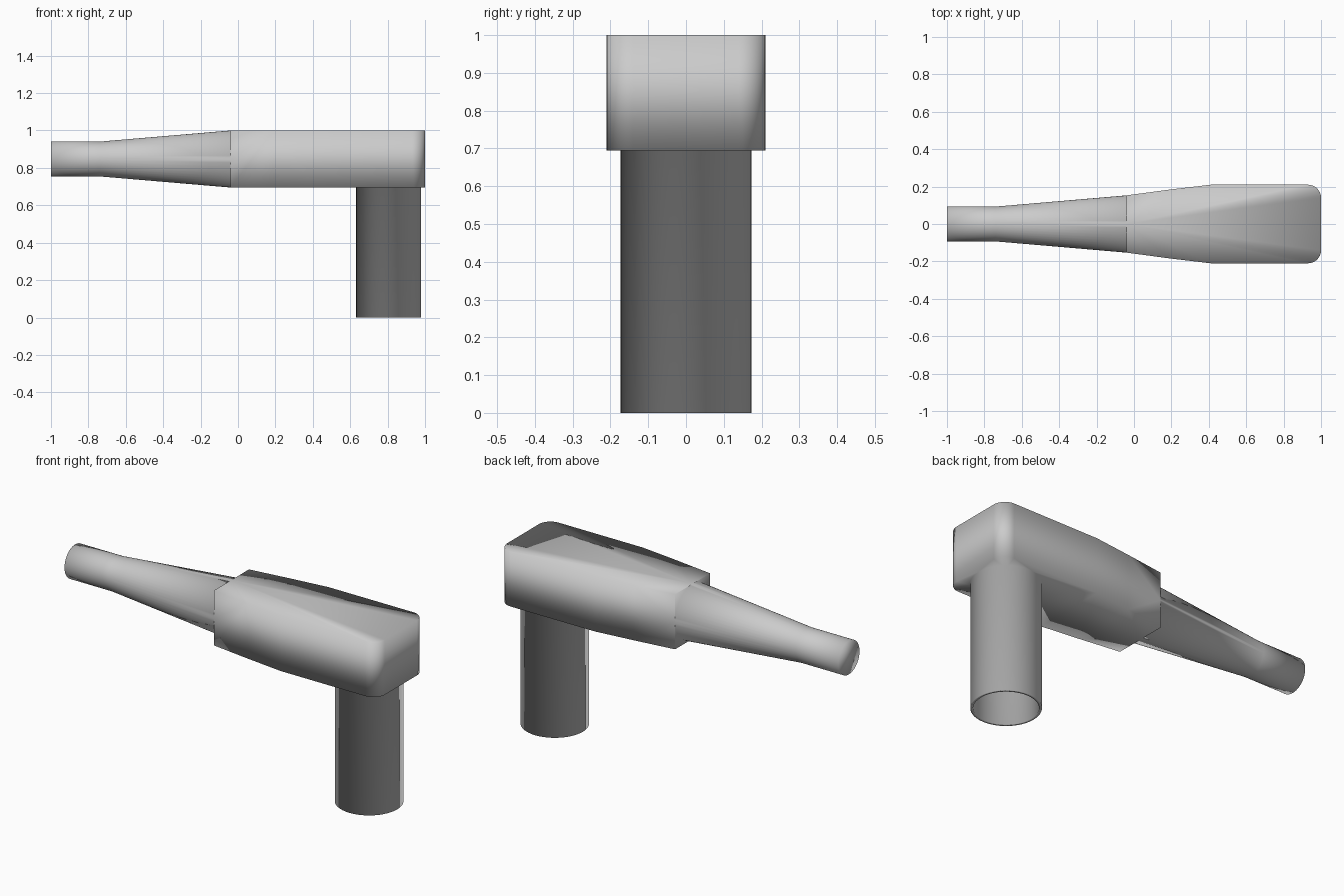
import bpy, bmesh, math

if "Cube" in bpy.data.objects:
    bpy.data.objects.remove(bpy.data.objects["Cube"])

SEGMENTS = 48          # multiple of four, so rings touch the body at four points
Q = SEGMENTS // 4
Z0, Z1 = 0.695, 1.0
ZM = (Z0 + Z1) / 2
bm = bmesh.new()


def ring(place):
    """Ring of vertices; place maps (cos, sin) to a point in space."""
    angles = [2 * math.pi * i / SEGMENTS for i in range(SEGMENTS)]
    return [bm.verts.new(place(math.cos(a), math.sin(a))) for a in angles]


def bridge(*rings):
    for a, b in zip(rings, rings[1:]):
        for i in range(SEGMENTS):
            j = (i + 1) % SEGMENTS
            bm.faces.new((a[i], a[j], b[j], b[i]))


def fan(apex, chain):
    for a, b in zip(chain, chain[1:]):
        bm.faces.new((apex, a, b))


def loop_edges(verts):
    return [bm.edges.get((a, b)) for a, b in zip(verts, verts[1:] + verts[:1])]


# Tapered nozzle along x, capped at its tip
def nozzle_ring(x, ry, rz):
    return ring(lambda c, s: (x, ry * c, ZM + rz * s))


tip = nozzle_ring(-1.0, 0.093, 0.093)
neck = nozzle_ring(-0.74, 0.093, 0.093)
root = nozzle_ring(-0.04, 0.153, (Z1 - Z0) / 2)
bridge(tip, neck, root)
bm.faces.new(tip)

# Body outline: half with a rounded end corner, then mirrored
R = 0.07
half = [(-0.04, 0.153), (0.19, 0.184), (0.41, 0.21)]
half += [(1 - R + R * math.sin(t), 0.21 - R + R * math.cos(t))
         for t in (math.pi / 2 * i / 10 for i in range(11))]
outline = half + [(x, -y) for x, y in reversed(half)]
low = [bm.verts.new((x, y, Z0)) for x, y in outline]
high = [bm.verts.new((x, y, Z1)) for x, y in outline]

# Body side walls; the two next to the nozzle share its side points
last = len(outline) - 2
for i in range(last + 1):
    face = [low[i], low[i + 1], high[i + 1], high[i]]
    if i == 0:
        face.append(root[0])
    elif i == last:
        face.insert(2, root[2 * Q])
    bm.faces.new(face)

# Body end around the nozzle: one corner piece per quarter
for q, corner in enumerate((high[0], high[-1], low[-1], low[0])):
    fan(corner, [root[(q * Q + k) % SEGMENTS] for k in range(Q + 1)])

# Body top
fan(root[Q], high)


# Hollow handle, open at the bottom
def handle_ring(r, z):
    return ring(lambda c, s: (0.805 + r * c, r * s, z))


outer_top = handle_ring(0.173, Z0)
inner_top = handle_ring(0.159, Z0)
bridge(outer_top, handle_ring(0.173, 0), handle_ring(0.159, 0), inner_top)
bm.faces.new(inner_top)

# Body underside around the handle
bmesh.ops.triangle_fill(bm, use_beauty=True, normal=(0, 0, -1),
                        edges=loop_edges(low + [root[3 * Q]]) + loop_edges(outer_top))

# One continuous casting, soft shaded over every edge
bmesh.ops.recalc_face_normals(bm, faces=bm.faces)
for f in bm.faces:
    f.smooth = True
mesh = bpy.data.meshes.new("casing_with_nozzle_and_handle")
bm.to_mesh(mesh)
bm.free()
obj = bpy.data.objects.new("casing_with_nozzle_and_handle", mesh)
bpy.context.collection.objects.link(obj)
